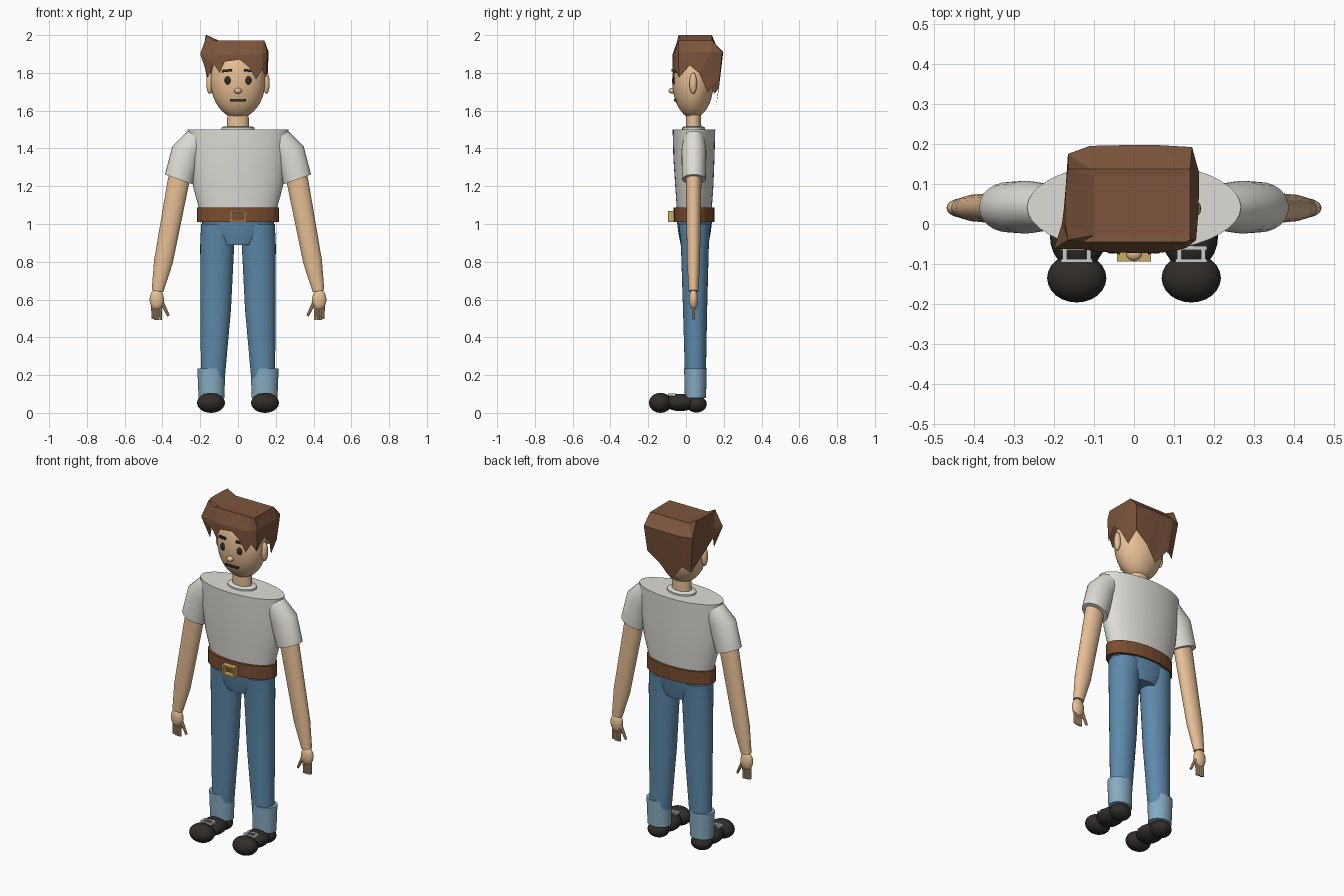
import bpy, bmesh, math
from mathutils import Vector, Matrix

if "Cube" in bpy.data.objects:
    bpy.data.objects.remove(bpy.data.objects["Cube"])


def material(name, rgb):
    m = bpy.data.materials.new(name)
    m.diffuse_color = (*rgb, 1)
    m.use_nodes = True
    m.node_tree.nodes["Principled BSDF"].inputs["Base Color"].default_value = m.diffuse_color
    return m


SKIN = material("skin", (.80, .52, .30))
SHIRT = material("shirt", (.74, .72, .67))
DENIM = material("denim", (.11, .25, .40))
CUFF = material("cuff", (.24, .41, .54))
LEATHER = material("leather", (.19, .075, .03))
GOLD = material("gold", (.60, .40, .12))
HAIR = material("hair", (.20, .09, .045))
DARK = material("dark", (.03, .026, .022))
WHITE = material("lace", (.75, .75, .72))


def finish(name, bm, mat, smooth=True):
    bmesh.ops.recalc_face_normals(bm, faces=bm.faces)
    mesh = bpy.data.meshes.new(name)
    bm.to_mesh(mesh)
    bm.free()
    ob = bpy.data.objects.new(name, mesh)
    bpy.context.collection.objects.link(ob)
    mesh.materials.append(mat)
    if smooth:
        bpy.ops.object.select_all(action='DESELECT')
        ob.select_set(True)
        bpy.context.view_layer.objects.active = ob
        bpy.ops.object.shade_smooth_by_angle(angle=math.radians(35))
    return ob


def bridge(bm, rings):
    n = len(rings[0])
    for a, b in zip(rings, rings[1:]):
        for i in range(n):
            j = (i + 1) % n
            bm.faces.new((a[i], a[j], b[j], b[i]))


def loft(name, rings, mat, n=32, side=1, smooth=True):
    """Rings are (cx, cy, z, rx, ry, tilt); side mirrors in x."""
    bm = bmesh.new()
    loops = []
    for cx, cy, z, rx, ry, t in rings:
        loop = []
        for k in range(n):
            a = 2 * math.pi * k / n
            u = rx * math.cos(a)
            loop.append(bm.verts.new((side * (cx + u * math.cos(t)),
                                      cy + ry * math.sin(a), z + u * math.sin(t))))
        loops.append(loop)
    bridge(bm, loops)
    bm.faces.new(loops[0])
    bm.faces.new(loops[-1])
    return finish(name, bm, mat, smooth)


def ball(name, c, r, mat, seg=24):
    bm = bmesh.new()
    m = Matrix.Translation(c) @ Matrix.Diagonal((*r, 1))
    bmesh.ops.create_uvsphere(bm, u_segments=seg, v_segments=seg // 2, radius=1, matrix=m)
    return finish(name, bm, mat)


def box(name, c, size, mat, rot=(0, 0)):
    bm = bmesh.new()
    m = (Matrix.Translation(c) @ Matrix.Rotation(rot[0], 4, 'Z')
         @ Matrix.Rotation(rot[1], 4, 'Y') @ Matrix.Diagonal((*size, 1)))
    bmesh.ops.create_cube(bm, size=1, matrix=m)
    return finish(name, bm, mat, False)


def stick(name, p, q, r1, r2, mat):
    p, q = Vector(p), Vector(q)
    d = q - p
    m = Matrix.Translation((p + q) / 2) @ d.to_track_quat('Z', 'Y').to_matrix().to_4x4()
    bm = bmesh.new()
    bmesh.ops.create_cone(bm, cap_ends=True, segments=10, radius1=r1, radius2=r2,
                          depth=d.length, matrix=m)
    return finish(name, bm, mat)


# Torso, collar, neck, pelvis, belt
loft("shirt_body", [(0, .044, 1.07, .203, .092, 0), (0, .044, 1.2, .238, .101, 0),
                    (0, .042, 1.35, .257, .109, 0), (0, .042, 1.5, .267, .113, 0)], SHIRT, 40)
loft("collar", [(0, .04, 1.495, .087, .06, 0), (0, .04, 1.51, .087, .06, 0),
                (0, .04, 1.517, .075, .05, 0)], SHIRT)
loft("neck", [(0, .04, 1.49, .058, .041, 0), (0, .04, 1.62, .056, .04, 0)], SKIN)
loft("pelvis", [(0, .045, .89, .10, .073, 0), (0, .045, .95, .175, .085, 0),
                (0, .045, 1.02, .195, .094, 0)], DENIM, 40)
loft("belt", [(0, .043, 1.01, .217, .108, 0), (0, .043, 1.088, .217, .108, 0)],
     LEATHER, 24, smooth=False)
for s in (-1, 1):
    box("buckle_side", (s * .037, -.078, 1.04), (.01, .032, .06), GOLD)
    box("buckle_bar", (0, -.078, 1.04 + s * .025), (.084, .032, .01), GOLD)

# Head and face
ball("head", (0, .037, 1.76), (.145, .11, .20), SKIN, 40)
ball("nose", (0, -.074, 1.705), (.02, .018, .015), SKIN)
box("mouth", (0, -.055, 1.655), (.084, .016, .012), DARK)
for s in (-1, 1):
    ball("ear", (s * .15, .038, 1.745), (.018, .02, .056), SKIN)
    ball("eye", (s * .055, -.065, 1.76), (.016, .009, .022), DARK)
    box("eyebrow", (s * .058, -.059, 1.812), (.052, .02, .013), DARK, (s * .3, s * .1))

# Arms and hands
for s in (-1, 1):
    loft("sleeve", [(.20, .042, 1.465, .07, .055, .42), (.27, .042, 1.385, .082, .066, .33),
                    (.313, .042, 1.236, .078, .063, .34)], SHIRT, 24, s)
    loft("arm", [(.30, .04, 1.30, .058, .042, .2), (.32, .04, 1.2, .057, .041, .2),
                 (.395, .04, .80, .05, .034, .16), (.426, .04, .645, .031, .026, .16)],
         SKIN, 24, s)
    ball("hand", (s * .43, .04, .60), (.038, .024, .055), SKIN)
    for i in range(4):
        x = .409 + i * .014
        stick("finger", (s * x, .04, .58), (s * (x + .001), .04, .492 + .004 * (i == 3)),
              .009, .0065, SKIN)
    stick("thumb", (s * .405, .04, .59), (s * .368, .04, .513), .011, .007, SKIN)

# Legs, cuffs, shoes
for s in (-1, 1):
    loft("trouser_leg", [(.108, .046, 1.0, .087, .085, 0), (.11, .047, .89, .09, .074, 0),
                         (.118, .048, .55, .081, .064, 0), (.133, .05, .18, .063, .055, 0)],
         DENIM, 32, s)
    loft("trouser_cuff", [(.14, .05, .08, .069, .056, 0), (.142, .05, .235, .073, .06, 0)],
         CUFF, 32, s)
    ball("shoe_toe", (s * .143, -.135, .053), (.074, .061, .053), DARK)
    ball("shoe_middle", (s * .14, -.03, .055), (.07, .085, .046), DARK)
    ball("shoe_heel", (s * .143, .055, .046), (.062, .055, .044), DARK)
    for y in (-.092, -.06):
        box("lace", (s * .143, y, .096), (.078, .009, .012), WHITE)
    for k in (-1, 1):
        box("lace_side", (s * .143 + k * .03, -.076, .096), (.012, .03, .012), WHITE)

# Hair: faceted shell, jagged hem, outline starting at the front left
outline = [(-.165, -.04), (-.13, -.062), (-.10, -.068), (-.07, -.07), (.01, -.072),
           (.06, -.072), (.10, -.068), (.13, -.06), (.155, -.04), (.16, .02),
           (.162, .07), (.162, .13), (.145, .192), (.06, .197), (-.02, .197),
           (-.11, .195), (-.165, .175), (-.17, .10), (-.175, .04), (-.18, 0)]
hem = [1.775, 1.85, 1.80, 1.86, 1.87, 1.83, 1.765, 1.82, 1.775, 1.84,
       1.80, 1.70, 1.76, 1.70, 1.62, 1.72, 1.69, 1.76, 1.81, 1.85]


def clamp(v, lo, hi):
    return max(lo, min(hi, v))


bm = bmesh.new()
rings = [[], [], [], []]
for i, ((x, y), z) in enumerate(zip(outline, hem)):
    f = 1 - max(0, 1.85 - z) * (1 if y > .1 else .5)
    rings[0].append(bm.verts.new((x * f, .03 + (y - .03) * f, z)))
    mid = (-.2, -.062, 1.90) if i == 0 else (x, y, 1.91 if y > -.05 else 1.895)
    rings[1].append(bm.verts.new(mid))
    ux, uy = clamp(x, -.172, .14), clamp(y, -.045, .137)
    rings[2].append(bm.verts.new((ux, uy, 2.0 if x < -.15 else 1.972)))
    rings[3].append(bm.verts.new((clamp(x, -.10, .13), clamp(y, -.028, .12), 1.97)))
bridge(bm, rings)
bm.faces.new(rings[3])
bmesh.ops.remove_doubles(bm, verts=bm.verts, dist=.0005)
bmesh.ops.triangulate(bm, faces=[f for f in bm.faces if len(f.verts) == 4])
finish("hair", bm, HAIR, False)
